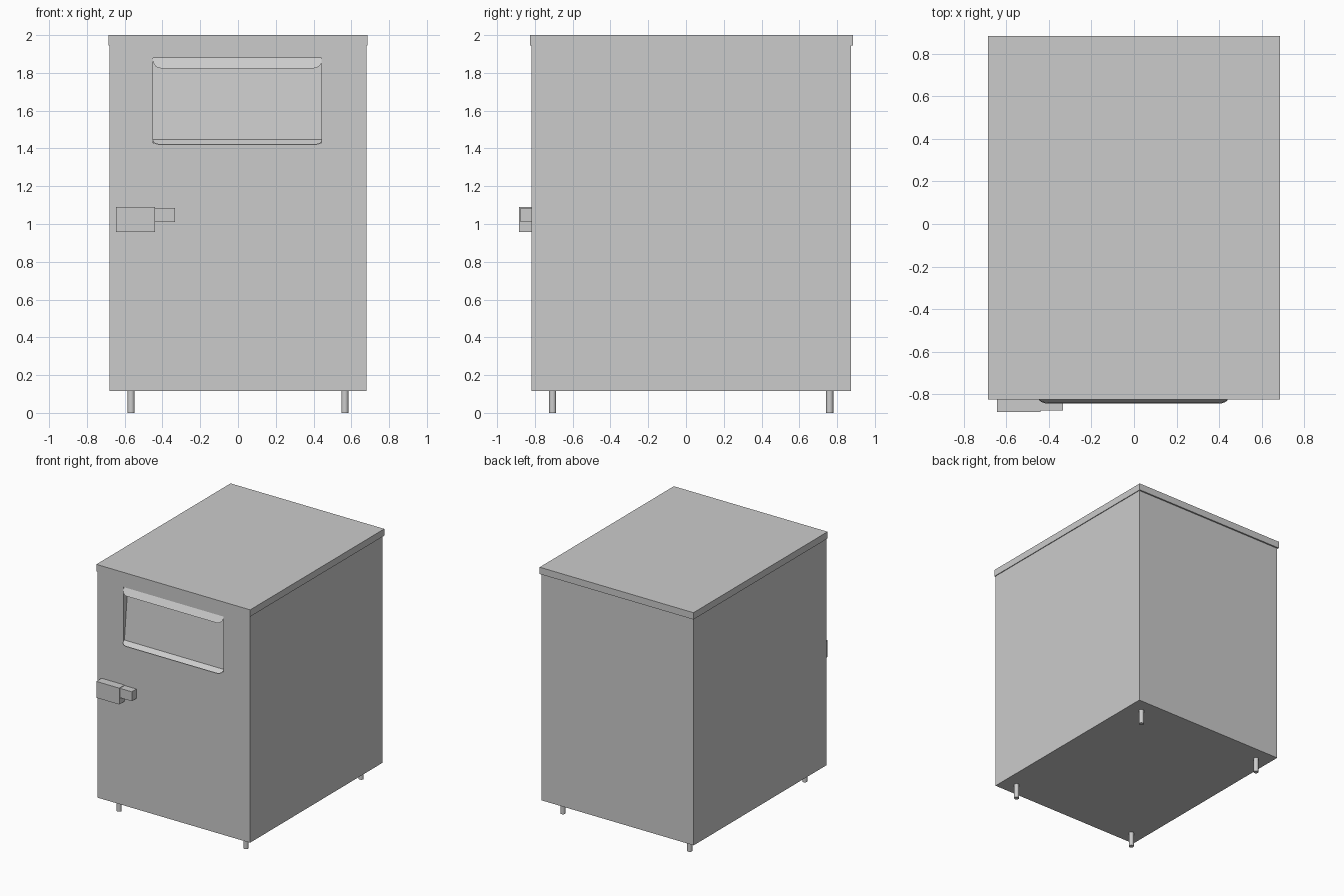
import bpy, bmesh, math

if "Cube" in bpy.data.objects:
    bpy.data.objects.remove(bpy.data.objects["Cube"])


def mesh_object(name, verts, faces):
    me = bpy.data.meshes.new(name)
    me.from_pydata(verts, [], faces)
    me.update()
    ob = bpy.data.objects.new(name, me)
    bpy.context.collection.objects.link(ob)
    return ob


def box(name, x0, x1, y0, y1, z0, z1):
    bpy.ops.mesh.primitive_cube_add(size=1)
    ob = bpy.context.object
    ob.name = name
    for v in ob.data.vertices:
        v.co = ((x0, x1)[v.co.x > 0], (y0, y1)[v.co.y > 0], (z0, z1)[v.co.z > 0])
    return ob


def flap(name, hinge, lip, half=0.446, rx=0.045, steps=6):
    """Thin sloping sheet from hinge (y, z) to lip (y, z), outer corners rounded."""
    side = [(half, 0.0)]
    for i in range(steps + 1):
        a = math.pi / 2 * i / steps
        side.append((half - rx * (1 - math.cos(a)), 0.3 + 0.7 * math.sin(a)))
    outline = side + [(-x, t) for x, t in reversed(side)]
    verts = [(x - 0.003,
              hinge[0] + (lip[0] - hinge[0]) * t,
              hinge[1] + (lip[1] - hinge[1]) * t) for x, t in outline]
    ob = mesh_object(name, verts, [tuple(range(len(verts)))])
    if ob.data.polygons[0].normal.z < 0:
        ob.data.flip_normals()
    return ob


# Cabinet body and lid
body = box("cabinet_body", -0.68, 0.68, -0.818, 0.873, 0.117, 1.945)
box("lid", -0.686, 0.686, -0.825, 0.885, 1.945, 2.0)

# Window recess with a sloping back, deeper at the top
profile = [(-0.9, 1.43), (-0.808, 1.43), (-0.762, 1.878), (-0.9, 1.878)]
verts = [(x, y, z) for x in (-0.449, 0.443) for y, z in profile]
faces = [(0, 1, 2, 3), (7, 6, 5, 4)]
faces += [(i, i + 4, (i + 1) % 4 + 4, (i + 1) % 4) for i in range(4)]
cutter = mesh_object("recess_cutter", verts, faces)
bm = bmesh.new()
bm.from_mesh(cutter.data)
bmesh.ops.recalc_face_normals(bm, faces=bm.faces)
bm.to_mesh(cutter.data)
bm.free()
cutter.hide_render = True
mod = body.modifiers.new("recess", 'BOOLEAN')
mod.operation = 'DIFFERENCE'
mod.solver = 'EXACT'
mod.object = cutter
bpy.context.view_layer.objects.active = body
bpy.ops.object.modifier_apply(modifier=mod.name)
bpy.data.objects.remove(cutter)

# Sheet flaps above and below the recess
flap("upper_flap", (-0.808, 1.878), (-0.841, 1.824))
flap("lower_flap", (-0.808, 1.447), (-0.845, 1.42))

# Door latch
box("latch_block", -0.645, -0.44, -0.885, -0.818, 0.958, 1.09)
box("latch_lever", -0.44, -0.334, -0.877, -0.818, 1.01, 1.086)

# Four round legs
for x, sx in ((-0.566, "left"), (0.566, "right")):
    for y, sy in ((-0.706, "front"), (0.761, "back")):
        bpy.ops.mesh.primitive_cylinder_add(vertices=16, radius=0.019, depth=0.117,
                                            location=(x, y, 0.0585))
        bpy.context.object.name = f"{sy}_{sx}_leg"
        bpy.ops.object.shade_smooth_by_angle(angle=math.radians(30))
